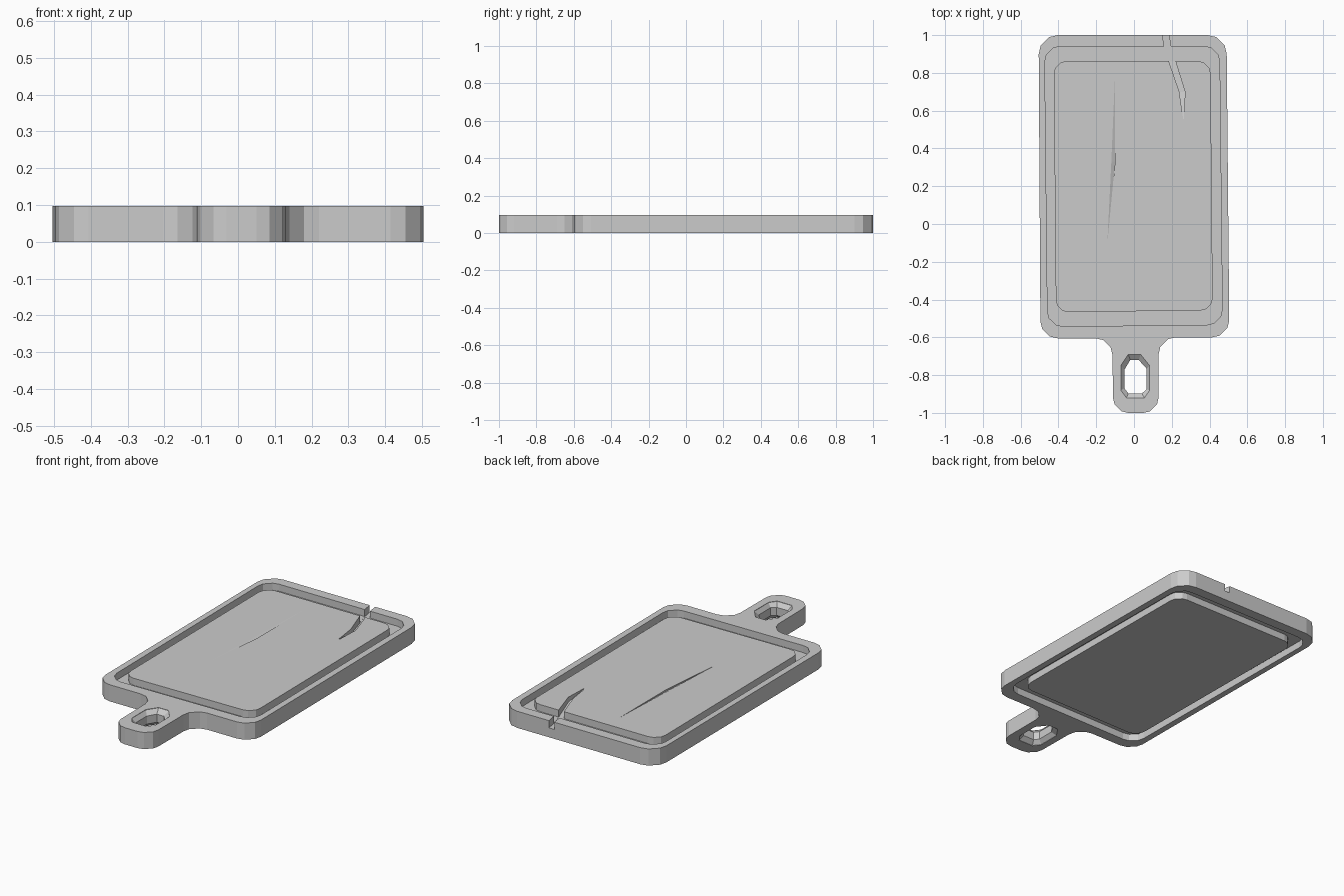
import bpy, bmesh, math
from mathutils import Vector

cube = bpy.data.objects.get("Cube")
if cube:
    bpy.data.objects.remove(cube, do_unlink=True)

H = 0.097            # board thickness
DEPTH = 0.041        # juice groove depth

grey = bpy.data.materials.new("board grey")
grey.use_nodes = True
COLOUR = (0.6, 0.6, 0.6, 1)
grey.diffuse_color = COLOUR
grey.node_tree.nodes["Principled BSDF"].inputs["Base Color"].default_value = COLOUR


def rounded(corners, segments=3):
    """Round each (x, y, radius) corner of a polygon, convex or concave."""
    out = []
    n = len(corners)
    for i, (x, y, r) in enumerate(corners):
        p = Vector((x, y))
        a = (Vector(corners[i - 1][:2]) - p).normalized()
        b = (Vector(corners[(i + 1) % n][:2]) - p).normalized()
        half = a.angle(b) / 2
        centre = p + (a + b).normalized() * r / math.sin(half)
        start = p + a * r / math.tan(half) - centre
        end = p + b * r / math.tan(half) - centre
        for k in range(segments + 1):
            t = k / segments
            out.append(centre + start.lerp(end, t).normalized() * r)
    return out


def loft(name, rings, closed=False):
    """Skin a list of equal-length 3D rings; cap the ends or join them in a loop."""
    bm = bmesh.new()
    rows = [[bm.verts.new(v) for v in ring] for ring in rings]
    pairs = list(zip(rows, rows[1:]))
    if closed:
        pairs.append((rows[-1], rows[0]))
    else:
        bm.faces.new(rows[0])
        bm.faces.new(rows[-1])
    for low, high in pairs:
        for i in range(len(low)):
            bm.faces.new((low[i - 1], low[i], high[i], high[i - 1]))
    bmesh.ops.recalc_face_normals(bm, faces=bm.faces)
    mesh = bpy.data.meshes.new(name)
    bm.to_mesh(mesh)
    bm.free()
    mesh.materials.append(grey)
    obj = bpy.data.objects.new(name, mesh)
    bpy.context.collection.objects.link(obj)
    return obj


def at(points, z):
    return [(p[0], p[1], z) for p in points]


def carve(target, cutter):
    cutter.hide_render = True
    mod = target.modifiers.new("carve", 'BOOLEAN')
    mod.operation = 'DIFFERENCE'
    mod.solver = 'EXACT'
    mod.object = cutter
    bpy.context.view_layer.objects.active = target
    bpy.ops.object.modifier_apply(modifier=mod.name)
    bpy.data.objects.remove(cutter, do_unlink=True)


def gash(name, rows):
    """Cutter running along y from rows of (y, left x, right x, left z, right z)."""
    top = H + 0.02
    return loft(name, [[(l, y, zl), (r, y, zr), (r, y, top), (l, y, top)]
                       for y, l, r, zl, zr in rows])


# Board with its handle
outline = rounded([(0.49, 1, 0.1), (-0.505, 1, 0.1), (-0.495, -0.605, 0.09),
                   (-0.115, -0.605, 0.09), (-0.11, -1, 0.08), (0.13, -1, 0.08),
                   (0.13, -0.6, 0.09), (0.505, -0.6, 0.09)])
board = loft("cutting_board", [at(outline, 0), at(outline, H)])

# Juice groove on both faces
outer = rounded([(0.452, 0.94, 0.08), (-0.473, 0.94, 0.08),
                 (-0.457, -0.543, 0.08), (0.468, -0.533, 0.08)])
inner = rounded([(0.405, 0.862, 0.065), (-0.425, 0.862, 0.065),
                 (-0.413, -0.467, 0.065), (0.417, -0.457, 0.065)])
for low, high in ((H - DEPTH, H + 0.02), (-0.02, DEPTH)):
    carve(board, loft("groove_cutter", [at(outer, low), at(outer, high),
                                        at(inner, high), at(inner, low)], closed=True))

# Hanging hole with chamfered rims
wide = [(-0.03, -0.69), (0.035, -0.69), (0.083, -0.75), (0.083, -0.88),
        (0.055, -0.92), (-0.04, -0.92), (-0.07, -0.88), (-0.07, -0.75)]
narrow = [(-0.02, -0.72), (0.025, -0.72), (0.066, -0.765), (0.066, -0.875),
          (0.042, -0.897), (-0.03, -0.897), (-0.05, -0.87), (-0.05, -0.77)]
carve(board, loft("hole_cutter", [
    at(wide, -0.02), at(wide, 0.002), at(narrow, 0.025),
    at(narrow, H - 0.025), at(wide, H - 0.002), at(wide, H + 0.02)]))

# Crack from the far edge, fading out in the panel
floor, fade = H - DEPTH - 0.001, H + 0.001
carve(board, gash("crack_cutter", [
    (1.02, 0.147, 0.182, floor, floor), (0.94, 0.16, 0.195, floor, floor),
    (0.86, 0.185, 0.22, floor, floor), (0.7, 0.24, 0.27, H - 0.03, H - 0.03),
    (0.55, 0.261, 0.264, fade, fade)]))

# Long shallow knife scratch
carve(board, gash("scratch_cutter", [
    (0.8, -0.102, -0.1, fade, fade), (0.33, -0.122, -0.1, fade, H - 0.01),
    (-0.14, -0.147, -0.145, fade, fade)]))
